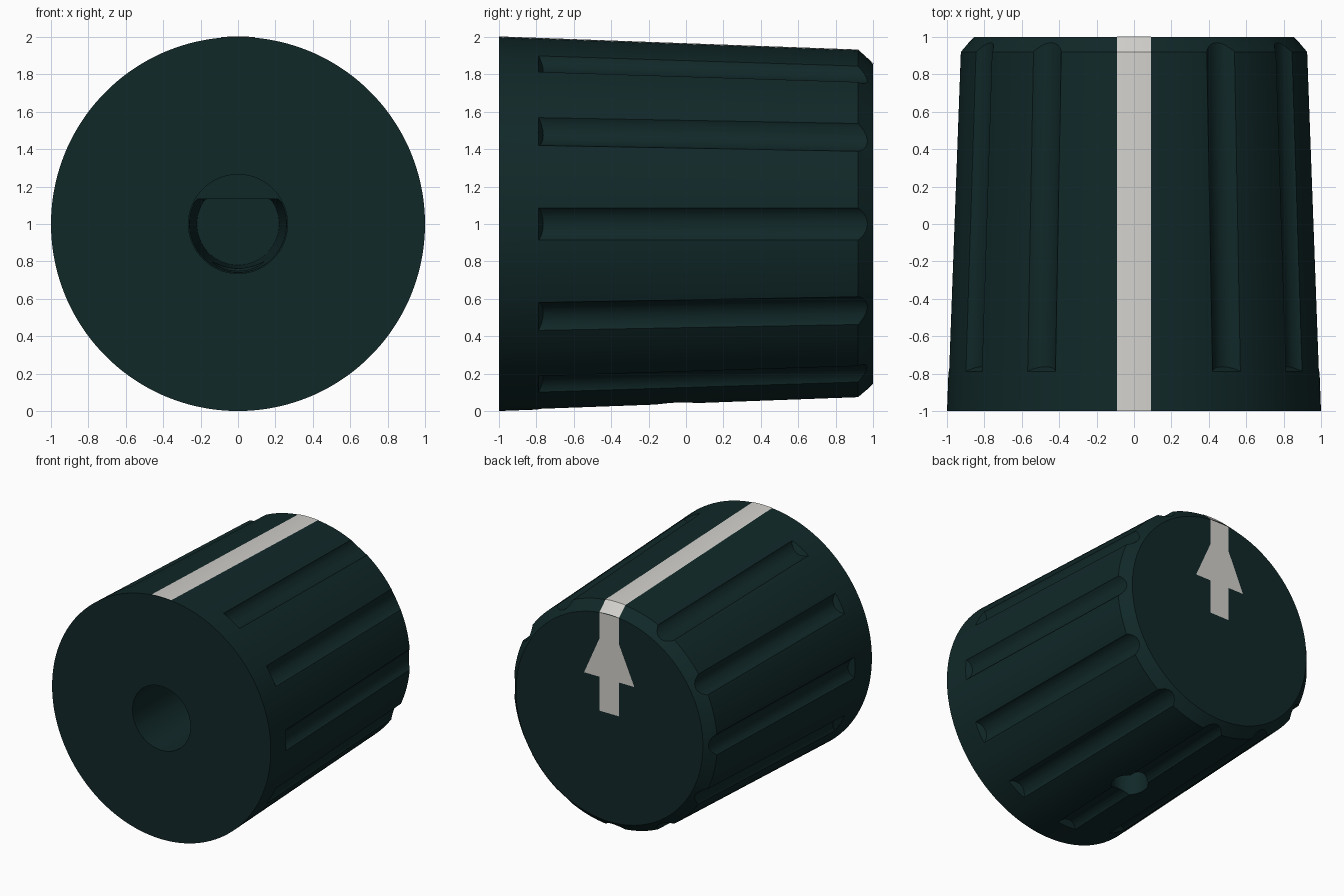
import bpy, bmesh, math
from mathutils import Vector

if "Cube" in bpy.data.objects:
    bpy.data.objects.remove(bpy.data.objects["Cube"])


def material(name, rgb):
    m = bpy.data.materials.new(name)
    m.diffuse_color = (*rgb, 1)
    m.use_nodes = True
    m.node_tree.nodes["Principled BSDF"].inputs["Base Color"].default_value = m.diffuse_color
    return m


DARK = material("dark teal plastic", (0.0055, 0.021, 0.0215))
WHITE = material("off white paint", (0.64, 0.63, 0.60))


def skirt_radius(y):
    return 1.0 - 0.07 * (y + 1) / 1.92


def make_object(name, bm, mat):
    bmesh.ops.recalc_face_normals(bm, faces=bm.faces)
    mesh = bpy.data.meshes.new(name)
    bm.to_mesh(mesh)
    bm.free()
    ob = bpy.data.objects.new(name, mesh)
    bpy.context.collection.objects.link(ob)
    mesh.materials.append(mat)
    return ob


def loft(name, rings, mat):
    """Closed solid through a list of equal-length point rings."""
    bm = bmesh.new()
    loops = [[bm.verts.new(p) for p in ring] for ring in rings]
    n = len(loops[0])
    for a, b in zip(loops, loops[1:]):
        for i in range(n):
            j = (i + 1) % n
            bm.faces.new((a[i], a[j], b[j], b[i]))
    bm.faces.new(loops[0])
    bm.faces.new(loops[-1])
    return make_object(name, bm, mat)


def circle(r, y, n, top=9.0):
    """Ring around the knob axis, optionally flattened at a top height."""
    pts = []
    for i in range(n):
        a = 2 * math.pi * (i + 0.5) / n
        pts.append((r * math.cos(a), y, 1 + min(r * math.sin(a), top)))
    return pts


def cut(target, cutter):
    cutter.hide_render = True
    mod = target.modifiers.new("cut", 'BOOLEAN')
    mod.operation = 'DIFFERENCE'
    mod.solver = 'EXACT'
    mod.object = cutter
    bpy.context.view_layer.objects.active = target
    bpy.ops.object.modifier_apply(modifier=mod.name)
    bpy.data.objects.remove(cutter)


# Tapered body with chamfered back edge
body = loft("knob_body", [circle(1.0, -1, 128), circle(0.93, 0.92, 128),
                          circle(0.855, 1, 128)], DARK)

# Grip flutes every 30 degrees, none under the pointer stripe
FLUTE_R, DEPTH = 0.1125, 0.045
for k in range(12):
    ang = math.radians(30 * k)
    if k == 3:
        continue
    out = Vector((math.cos(ang), 0, math.sin(ang)))
    side = Vector((-math.sin(ang), 0, math.cos(ang)))
    rings = []
    for y0 in (-0.79, 1.1):
        ring = []
        for i in range(24):
            t = 2 * math.pi * i / 24
            rise = FLUTE_R - DEPTH + FLUTE_R * math.cos(t)
            y = y0 - 0.6 * rise if y0 < 0 else y0   # sloped run-out
            r = skirt_radius(y) + rise
            ring.append(out * r + side * FLUTE_R * math.sin(t) + Vector((0, y, 1)))
        rings.append(ring)
    cut(body, loft("flute_cutter", rings, DARK))

# Shaft bore: round entry, then a tapered D-shaped socket
cut(body, loft("bore_cutter", [circle(0.265, -1.1, 48), circle(0.265, -0.4, 48)], DARK))
cut(body, loft("socket_cutter", [circle(0.262, -0.45, 48, 0.135),
                                 circle(0.22, 0.5, 48, 0.135)], DARK))

# Set screw hole in the underside
screw = []
for z in (-0.2, 0.9):
    screw.append([(0.14 * math.cos(2 * math.pi * i / 32),
                   -0.05 + 0.14 * math.sin(2 * math.pi * i / 32), z) for i in range(32)])
cut(body, loft("screw_hole_cutter", screw, DARK))

bpy.ops.object.select_all(action='DESELECT')
body.select_set(True)
bpy.context.view_layer.objects.active = body
bpy.ops.object.shade_smooth_by_angle(angle=math.radians(22))

# Pointer stripe along the top, wrapping over the chamfer
LIFT, HALF = 0.003, 0.09
bm = bmesh.new()
rows = []
for y, r in ((-1, 1.0), (0.92, 0.93), (1 + LIFT, 0.855)):
    xs = [HALF * (i / 4 - 1) for i in range(9)]
    rows.append([bm.verts.new((x, y, 1 + LIFT + math.sqrt(r * r - x * x))) for x in xs])
for a, b in zip(rows, rows[1:]):
    for i in range(8):
        bm.faces.new((a[i], a[i + 1], b[i + 1], b[i]))
stripe = make_object("pointer_stripe", bm, WHITE)
if stripe.data.polygons[0].normal.z < 0:
    stripe.data.flip_normals()

# Arrow on the back face, continuing the stripe
right = [(HALF, 1.853), (HALF, 1.635), (0.23, 1.32), (HALF, 1.32), (HALF, 1.04)]
outline = right + [(-x, z) for x, z in reversed(right)]
bm = bmesh.new()
bm.faces.new([bm.verts.new((x, 1 + LIFT, z)) for x, z in outline])
arrow = make_object("pointer_arrow", bm, WHITE)
if arrow.data.polygons[0].normal.y < 0:
    arrow.data.flip_normals()
